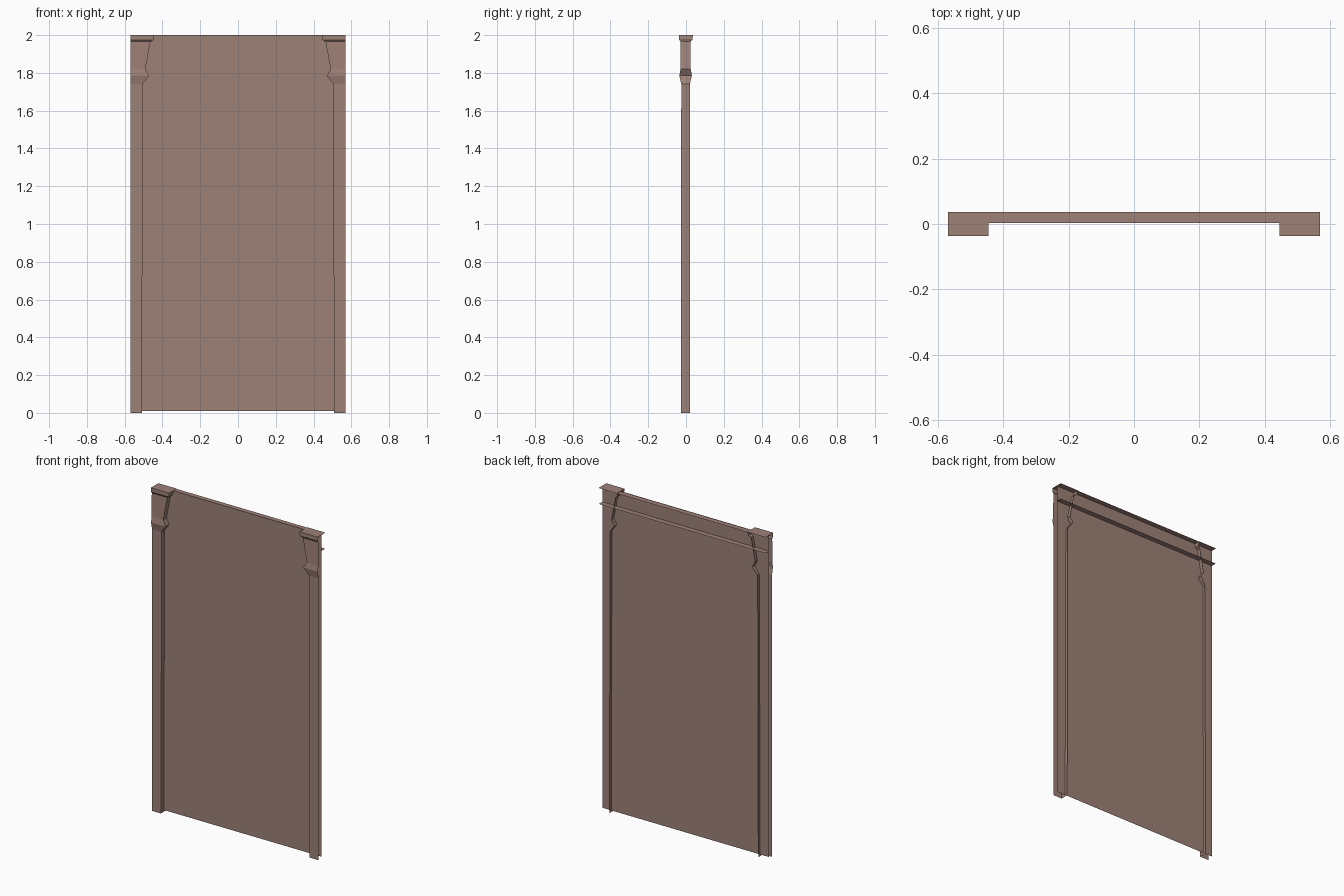
import bpy

if "Cube" in bpy.data.objects:
    bpy.data.objects.remove(bpy.data.objects["Cube"])

# One flat stone colour
stone = bpy.data.materials.new("brown_stone")
stone.diffuse_color = (0.34, 0.22, 0.185, 1)
stone.use_nodes = True
stone.node_tree.nodes["Principled BSDF"].inputs["Base Color"].default_value = stone.diffuse_color

HALF = 0.57          # half width of the wall
PANEL_Y = 0.003      # plane of the wall sheet
BACK_Y = 0.037       # rear edge of the ledges


def make(name, verts, faces):
    mesh = bpy.data.meshes.new(name)
    mesh.from_pydata(verts, [], faces)
    mesh.materials.append(stone)
    obj = bpy.data.objects.new(name, mesh)
    bpy.context.collection.objects.link(obj)
    return obj


# Wall: thin sheet, lower panel and header band
levels = [0.01, 1.90, 2.0]
verts = [(x, PANEL_Y, z) for z in levels for x in (-HALF, HALF)]
make("wall_panel", verts, [(0, 1, 3, 2), (2, 3, 5, 4)])

# Two thin ledges behind the header band
for name, z in (("header_ledge", 1.90), ("top_ledge", 1.998)):
    make(name, [(-HALF, PANEL_Y, z), (HALF, PANEL_Y, z),
                (HALF, BACK_Y, z), (-HALF, BACK_Y, z)], [(0, 1, 2, 3)])

# Pilaster: open shell of front and inner side, rows of
# height, inner x, front y, back y
profile = [
    (0.0, 0.509, -0.027, 0.021),
    (1.74, 0.504, -0.025, 0.020),
    (1.785, 0.471, -0.035, 0.031),
    (1.82, 0.491, -0.029, 0.025),
    (1.965, 0.463, -0.028, 0.025),
    (1.975, 0.448, -0.036, 0.034),
    (2.0, 0.446, -0.036, 0.037),
]
verts, faces = [], []
for z, inner, front, back in profile:
    verts += [(HALF, front, z), (inner, front, z), (inner, back, z)]
for i in range(len(profile) - 1):
    a, b = 3 * i, 3 * i + 3
    faces += [(a, b, b + 1, a + 1), (a + 1, b + 1, b + 2, a + 2)]
# Closed top of the capital
top = 3 * (len(profile) - 1)
verts.append((HALF, BACK_Y, 2.0))
faces.append((top, len(verts) - 1, top + 2, top + 1))
# Make faces look outward (front to -y, top to +z)
faces = [tuple(reversed(f)) if k == len(faces) - 1 else f
         for k, f in enumerate(faces)]
post = make("pilaster", verts, faces)
# Fix winding by direction
for p in post.data.polygons:
    n = p.normal
    if n.y > 0.5 or n.z < -0.9 or n.x > 0.5:
        p.flip()
post.data.update()
mirror = post.modifiers.new("mirror", 'MIRROR')
mirror.use_axis = (True, False, False)
